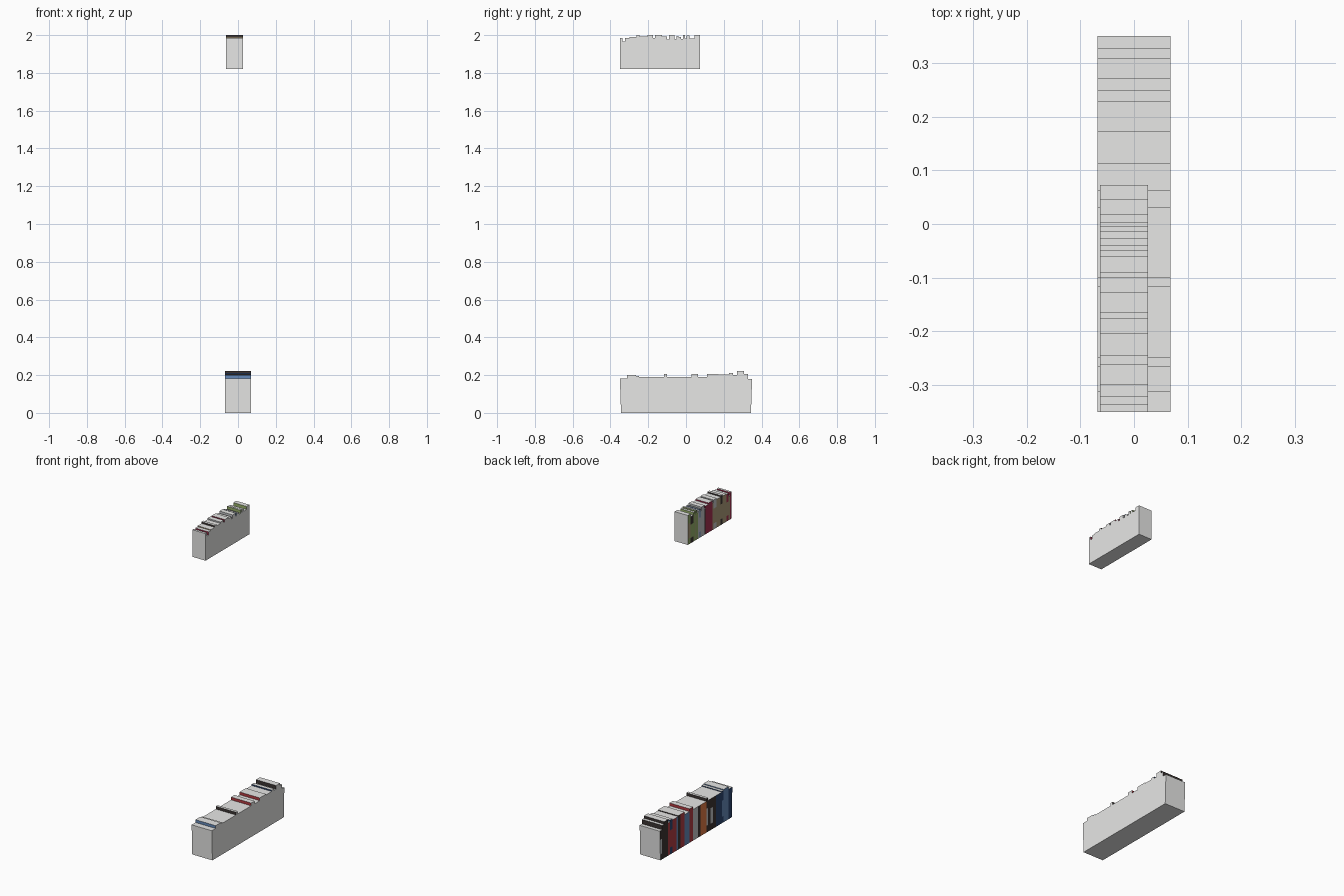
import bpy, bmesh

if "Cube" in bpy.data.objects:
    bpy.data.objects.remove(bpy.data.objects["Cube"])

# Flat colours
COLOURS = {
    "paper": (0.80, 0.80, 0.79), "charcoal": (0.045, 0.035, 0.033),
    "red": (0.45, 0.045, 0.055), "navy": (0.025, 0.06, 0.16),
    "blue": (0.13, 0.25, 0.48), "orange": (0.75, 0.20, 0.06),
    "pale_grey": (0.55, 0.56, 0.58), "green": (0.30, 0.42, 0.14),
    "tan": (0.42, 0.34, 0.20), "crimson": (0.38, 0.03, 0.08),
}
NAMES = list(COLOURS)
MATERIALS = []
for name, rgb in COLOURS.items():
    m = bpy.data.materials.new(name)
    m.diffuse_color = (*rgb, 1)
    m.use_nodes = True
    m.node_tree.nodes["Principled BSDF"].inputs["Base Color"].default_value = m.diffuse_color
    MATERIALS.append(m)


def book_row(name, x0, x1, z0, end, books, lean=0.0):
    """Row of books with spines on -x; each book is (start y, top z, cover, label)."""
    bm = bmesh.new()

    def quad(colour, *pts):
        f = bm.faces.new([bm.verts.new(p) for p in pts])
        f.material_index = NAMES.index(colour)

    stops = [b[0] for b in books] + [end]
    for i, (y0, top, cover, label) in enumerate(books):
        y1 = stops[i + 1]
        # the two end covers lean outward slightly
        a0 = y0 + (lean if i == 0 else 0)
        a1 = y1 - (lean if i == len(books) - 1 else 0)

        def at(x, side, z):
            t = (z - z0) / (top - z0)
            a, b = (a0, y0) if side == 0 else (a1, y1)
            return (x, a + (b - a) * t, z)

        # spine, with an optional label band
        h = top - z0
        bands = [(0, 1, cover)]
        if label:
            bands = [(0, .2, cover), (.2, .7, label), (.7, 1, cover)]
        for lo, hi, c in bands:
            za, zb = z0 + h * lo, z0 + h * hi
            quad(c, at(x0, 1, za), at(x0, 0, za), at(x0, 0, zb), at(x0, 1, zb))
        # page edges: fore edge, top and bottom
        quad("paper", at(x1, 0, z0), at(x1, 1, z0), at(x1, 1, top), at(x1, 0, top))
        quad("paper", at(x0, 0, top), at(x1, 0, top), at(x1, 1, top), at(x0, 1, top))
        quad("paper", at(x0, 0, z0), at(x0, 1, z0), at(x1, 1, z0), at(x1, 0, z0))
        # end faces of the row
        if i == 0:
            quad("paper", at(x0, 0, z0), at(x1, 0, z0), at(x1, 0, top), at(x0, 0, top))
        if i == len(books) - 1:
            quad("paper", at(x1, 1, z0), at(x0, 1, z0), at(x0, 1, top), at(x1, 1, top))
        else:
            # exposed cover strip where neighbours differ in height
            nt, nc = books[i + 1][1:3]
            if nt > top:
                quad(nc, (x0, y1, top), (x1, y1, top), (x1, y1, nt), (x0, y1, nt))
            elif nt < top:
                quad(cover, (x1, y1, nt), (x0, y1, nt), (x0, y1, top), (x1, y1, top))

    bmesh.ops.remove_doubles(bm, verts=bm.verts, dist=1e-5)
    me = bpy.data.meshes.new(name)
    bm.to_mesh(me)
    bm.free()
    for m in MATERIALS:
        me.materials.append(m)
    ob = bpy.data.objects.new(name, me)
    bpy.context.collection.objects.link(ob)
    return ob


# Lower shelf row
book_row("lower_book_row", -0.068, 0.068, 0.0, 0.35, [
    (-.350, .183, "navy", None),
    (-.313, .200, "blue", None),
    (-.265, .195, "navy", "blue"),
    (-.248, .190, "navy", None),
    (-.190, .190, "charcoal", None),
    (-.165, .190, "charcoal", "pale_grey"),
    (-.140, .190, "charcoal", None),
    (-.117, .207, "charcoal", "pale_grey"),
    (-.100, .190, "orange", None),
    (-.045, .190, "charcoal", None),
    (-.020, .190, "pale_grey", None),
    (.030, .207, "red", None),
    (.063, .190, "blue", None),
    (.112, .207, "red", None),
    (.150, .207, "charcoal", None),
    (.173, .202, "blue", None),
    (.190, .202, "red", None),
    (.228, .210, "navy", "red"),
    (.250, .200, "red", None),
    (.270, .222, "charcoal", None),
    (.308, .207, "charcoal", None),
    (.327, .180, "charcoal", "pale_grey"),
], lean=0.006)

# Upper shelf row
book_row("upper_book_row", -0.063, 0.026, 1.82, 0.073, [
    (-.350, 1.985, "crimson", None),
    (-.335, 1.965, "tan", None),
    (-.322, 1.985, "crimson", "tan"),
    (-.300, 1.990, "tan", None),
    (-.262, 2.000, "charcoal", "tan"),
    (-.245, 1.992, "tan", None),
    (-.205, 2.000, "pale_grey", "tan"),
    (-.175, 1.985, "tan", None),
    (-.165, 2.000, "crimson", None),
    (-.127, 1.992, "crimson", None),
    (-.100, 1.978, "charcoal", None),
    (-.090, 2.000, "pale_grey", None),
    (-.060, 1.980, "pale_grey", None),
    (-.050, 1.995, "blue", "pale_grey"),
    (-.040, 1.990, "pale_grey", None),
    (-.027, 1.980, "green", None),
    (-.015, 2.000, "green", None),
    (-.004, 1.982, "tan", None),
    (.003, 1.997, "green", None),
    (.018, 1.982, "charcoal", "green"),
    (.045, 2.000, "green", "tan"),
], lean=0.0)
